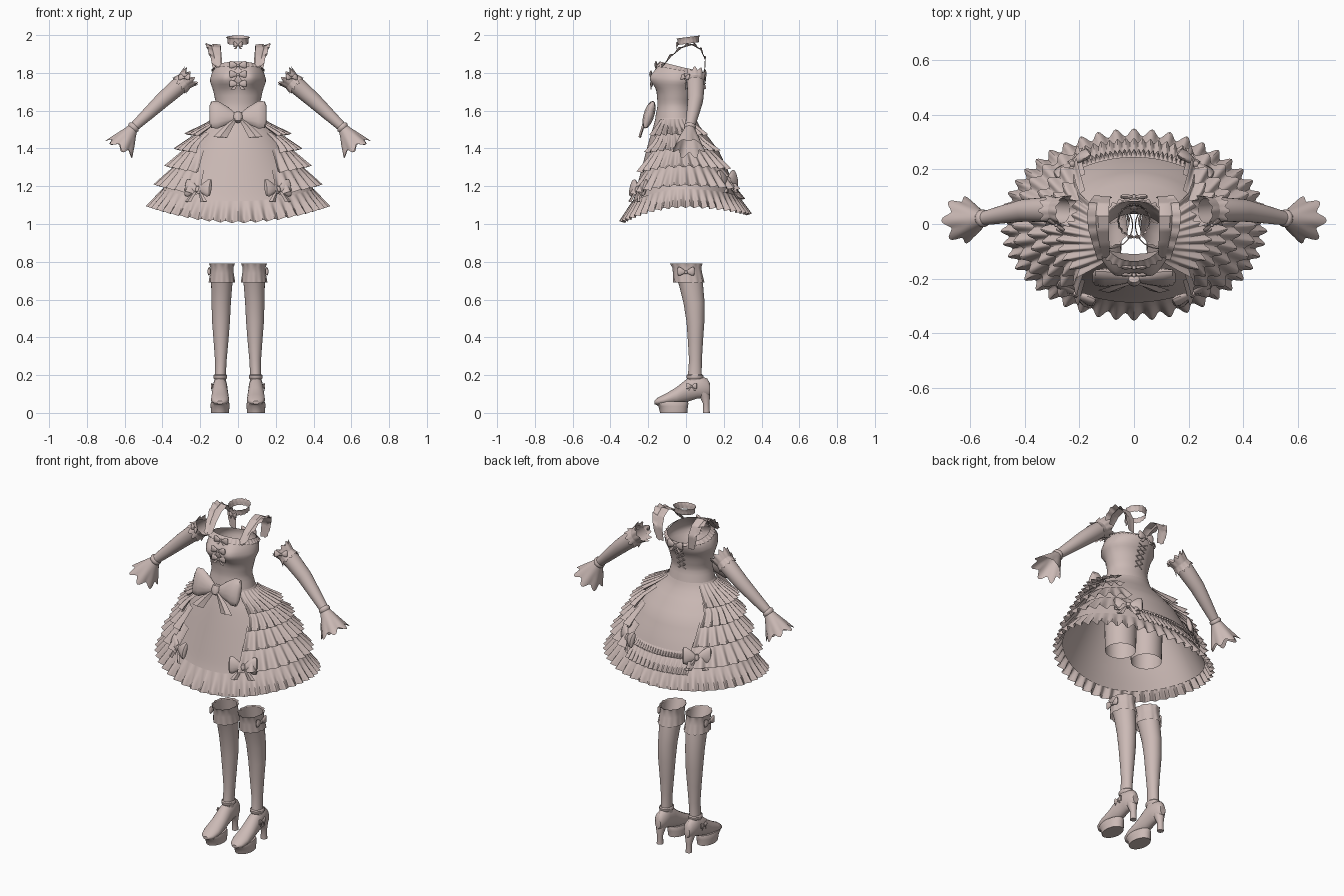
import bpy, bmesh
from math import sin, cos, pi, asin, tau
from mathutils import Vector, Matrix

cube = bpy.data.objects.get("Cube")
if cube:
    bpy.data.objects.remove(cube, do_unlink=True)

fabric = bpy.data.materials.new("dusty_pink")
fabric.use_nodes = True
colour = (0.60, 0.49, 0.465, 1)
fabric.diffuse_color = colour
fabric.node_tree.nodes["Principled BSDF"].inputs["Base Color"].default_value = colour
made = []


def build(name, parts):
    """Join lofted parts, each (rows of points, closed around, capped), in one object."""
    verts, faces = [], []
    for rows, close, caps in parts:
        base, n = len(verts), len(rows[0])
        for row in rows:
            verts += row
        for r in range(len(rows) - 1):
            for i in range(n if close else n - 1):
                a, b = base + r * n + i, base + r * n + (i + 1) % n
                faces.append((a, b, b + n, a + n))
        if caps:
            faces.append(tuple(range(base, base + n)))
            faces.append(tuple(range(len(verts) - n, len(verts))))
    mesh = bpy.data.meshes.new(name)
    mesh.from_pydata(verts, [], faces)
    bm = bmesh.new()
    bm.from_mesh(mesh)
    bmesh.ops.recalc_face_normals(bm, faces=bm.faces)
    bm.to_mesh(mesh)
    bm.free()
    mesh.materials.append(fabric)
    ob = bpy.data.objects.new(name, mesh)
    bpy.context.collection.objects.link(ob)
    made.append(ob)
    return ob


def pair(ob):
    """Keep the left part and add its mirrored right twin."""
    twin = ob.copy()
    twin.data = ob.data.copy()
    twin.data.transform(Matrix.Diagonal((-1, 1, 1, 1)))
    twin.data.flip_normals()
    twin.name, ob.name = "right_" + ob.name, "left_" + ob.name
    bpy.context.collection.objects.link(twin)
    made.append(twin)


def ring(cx, cy, z, rx, ry, n=28, waves=0, amp=0.0):
    pts = []
    for i in range(n):
        a = tau * i / n
        k = 1 + amp * cos(waves * a)
        pts.append(Vector((cx + rx * k * sin(a), cy - ry * k * cos(a), z)))
    return pts


def tube(path, radii, n=24, waves=0, amp=0.0):
    """Rings square to a path, with ruffles growing toward its end."""
    path = [Vector(p) for p in path]
    rows = []
    for j, p in enumerate(path):
        d = (path[min(j + 1, len(path) - 1)] - path[max(j - 1, 0)]).normalized()
        u = d.cross(Vector((0.01, 1, 0.02))).normalized()
        v = d.cross(u)
        f = amp * j / (len(path) - 1)
        rows.append([p + (u * cos(a) + v * sin(a)) * radii[j] * (1 + f * cos(waves * a))
                     + d * f * 0.1 * cos(waves * a)
                     for a in (tau * i / n for i in range(n))])
    return rows


def surface(profile, drop):
    """Point on an elliptical body from angle (0 = front) and height."""
    def at(t, z, out=0.0):
        lo = hi = profile[0]
        for lo, hi in zip(profile, profile[1:]):
            if z >= hi[0]:
                break
        f = max(0, min(1, (lo[0] - z) / (lo[0] - hi[0])))
        rx, yf, yb = (a + (b - a) * f for a, b in zip(lo[1:], hi[1:]))
        return Vector(((rx + out) * sin(t), (yf + yb) / 2 - ((yb - yf) / 2 + out) * cos(t),
                       z + drop(t, z)))
    return at


def bow(name, loc, w, h, yaw=0.0, tilt=0.0, tails=False):
    lobe = [(.06, 0, .2, .12), (.35, .1, .5, .24), (.7, .15, .8, .3), (.93, .15, .78, .22),
            (1.0, .15, .5, .08)]
    parts = []
    for s in (-1, 1):
        parts.append(([[Vector((s * x * w, b * h * sin(a), (c + v * cos(a)) * h))
                        for a in (tau * i / 14 for i in range(14))] for x, c, v, b in lobe],
                      True, True))
        if tails:
            tail = [(.08, -.1, .06), (.35, -.6, .16), (.62, -1.2, .24)]
            parts.append(([[Vector((s * (x + e * q) * w, -.1 * h + y * h, (z + .12 * e * q) * h))
                            for q, y in ((-1, 0), (0, -.1), (1, 0), (0, .05))]
                           for x, z, e in tail], True, True))
    parts.append(([ring(0, 0, z * h, r * w, r * w, 12) for z, r in
                   ((-.32, .06), (-.25, .15), (0, .19), (.25, .15), (.32, .06))], True, True))
    ob = build(name, parts)
    ob.data.transform(Matrix.Translation(loc) @ Matrix.Rotation(yaw, 4, 'Z')
                      @ Matrix.Rotation(tilt, 4, 'X'))
    return ob


# Body forms: height, half width, front y, back y
bodice = surface([(1.86, .115, -.135, .085), (1.82, .138, -.155, .085), (1.77, .15, -.17, .075),
                  (1.70, .13, -.155, .05), (1.63, .115, -.15, .035), (1.55, .135, -.165, .055)],
                 lambda t, z: -.055 * max(0, min(1, (z - 1.72) / .14)) * (1 - cos(t)) / 2)
skirt = surface([(1.58, .12, -.158, .045), (1.53, .15, -.17, .065), (1.48, .21, -.19, .11),
                 (1.40, .27, -.215, .175), (1.30, .33, -.245, .225), (1.20, .39, -.275, .265),
                 (1.09, .455, -.32, .315)],
                lambda t, z: -(1.58 - z) / .49 * cos(t) ** 2 * (.08 if cos(t) > 0 else .04))


def bodice_point(t, z):
    p = bodice(t, z)
    for s in (-1, 1):
        d = Vector((p.x - s * .068, p.y + .16, p.z - 1.775))
        if p.y < 0:
            p.y -= .035 * 2.7 ** (-(d.x / .05) ** 2 - (d.z / .05) ** 2)
    return p


def ruffle(name, edge, z0, z1, out0, out1, waves, amp, n):
    """Gathered strip on the skirt; edge(z) gives its angle limits."""
    rows = []
    for k in range(5):
        f = k / 4
        z = z0 + (z1 - z0) * f
        a, b = edge(z)
        row = []
        for i in range(n + 1):
            wave = cos(tau * waves * i / n)
            p = skirt(a + (b - a) * i / n, z, out0 + (out1 - out0) * f + amp * f * wave)
            p.z += .35 * amp * f * wave
            row.append(p)
        rows.append(row)
    return build(name, [(rows, False, False)])


def turn(n):
    return [tau * i / n for i in range(n)]


# Bodice with neckline frill
build("bodice", [([[bodice_point(t, 1.56 + .02 * k) for t in turn(64)] for k in range(16)],
                  True, False)])
rim = []
for k in range(3):
    rim.append([bodice_point(t, 1.86 - .012 * k) * 1.0 + Vector((sin(t), -cos(t), 0))
                * (.003 + .004 * k * (1 + .6 * cos(32 * t))) for t in turn(192)])
build("neckline_frill", [(rim, True, False)])

# Skirt shell, hem frill and side tiers
build("skirt", [([[skirt(t, 1.58 - .03 * k) for t in turn(80)] for k in range(16)], True, False)])
ruffle("hem_frill", lambda z: (0, tau), 1.185, 1.09, .004, .02, 46, .014, 368)


def half_width(z):
    return abs(skirt(pi / 2, z).x)


def side_edge(z):
    a = asin(min(.72, .175 / half_width(z)))
    return a, pi - a


for k, (top, hem) in enumerate([(1.555, 1.475), (1.49, 1.395), (1.41, 1.305), (1.32, 1.205)]):
    pair(ruffle(f"skirt_tier_{k + 1}", side_edge, top, hem, .006, .06 - .004 * k, 9 + k, .013, 110))


def back_edge(z):
    a = asin(min(.72, .19 / half_width(z)))
    return pi - a, pi + a


ruffle("back_lace_trim", back_edge, 1.265, 1.235, .004, .016, 24, .008, 144)
ruffle("back_frill", back_edge, 1.235, 1.165, .004, .025, 14, .008, 112)

# Open shorts under the skirt
build("shorts_waist", [([ring(0, y, z, rx, ry) for z, y, rx, ry in
                         ((1.57, -.055, .115, .095), (1.47, -.03, .16, .1), (1.36, -.01, .178, .1))],
                        True, False)])
pair(build("shorts_leg", [([ring(.09, -.005, z, r, r) for z, r in
                            ((1.38, .087), (1.25, .087), (1.1, .083))], True, False)]))

# Shoulder straps with wavy outer edges
strap_path = [(.088, .045, -.125, 1.83), (.09, .06, -.075, 1.89), (.092, .075, -.02, 1.935),
              (.092, .08, .03, 1.95), (.09, .075, .075, 1.925), (.085, .06, .1, 1.87),
              (.08, .045, .095, 1.79)]
strap = []
for j in range(37):
    i = min(j // 6, 5)
    x, w, y, z = (a + (b - a) * (j / 6 - i) for a, b in zip(strap_path[i], strap_path[i + 1]))
    wave = .008 * cos(j * pi / 2.5)
    strap.append([Vector((x, y, z)), Vector((x + .5 * w, y, z + .004)),
                  Vector((x + .6 * w, y * 1.03, z - .003)), Vector((x + w, y * 1.05, z + .008 + wave))])
pair(build("shoulder_strap", [(strap, False, False)]))

# Choker
choker = []
for z, r in ((1.955, .054), (1.968, .056), (1.98, .056), (1.99, .061)):
    row = ring(0, .012, z, r, r, 96, 16, .04 if z in (1.955, 1.99) else 0)
    choker.append([p + Vector((0, 0, .13 * (p.y - .012))) for p in row])
build("choker", [(choker, True, False)])
bow("choker_bow", (0, -.048, 1.948), .024, .018, tails=True)

# Bows on the dress
bow("waist_bow", (0, -.2, 1.565), .152, .095, tilt=-.3, tails=True)
for k, z in enumerate((1.84, 1.79, 1.74)):
    bow(f"bodice_bow_{k + 1}", (0, bodice_point(0, z).y - .012, z), .046, .024, tails=True)
for name, t, z in (("front_skirt_bow", .55, 1.225), ("back_skirt_bow", pi - .62, 1.25)):
    pair(bow(name, skirt(t, z, .03), .078, .058, yaw=t * .9 if t < 1 else t, tilt=-.25, tails=True))

# Back lacing
lacing = []
for k in range(5):
    for s in (-1, 1):
        ends = [bodice(pi + s * d, z) + Vector((0, .004, 0)) for d, z in
                ((.2, 1.63 + .03 * k), (-.2, 1.66 + .03 * k))]
        lacing.append((tube(ends, (.003, .003), 6), True, True))
build("back_lacing", lacing)
bow("back_lacing_bow", (0, .1, 1.79), .05, .03, yaw=pi, tails=True)

# Detached sleeves
arm = [(.262, .048, 1.772), (.32, .052, 1.725), (.40, .05, 1.655), (.48, .035, 1.58), (.553, .02, 1.512)]
pair(build("sleeve", [(tube(arm, (.046, .046, .041, .033, .025)), True, False)]))
pair(build("sleeve_frill", [
    (tube([(.283, .05, 1.754), (.268, .049, 1.768), (.25, .047, 1.782)], (.047, .051, .056), 60, 10, .09),
     True, False),
    (tube([(.283, .05, 1.754), (.297, .05, 1.743), (.308, .05, 1.734)], (.047, .05, .055), 60, 10, .08),
     True, False)]))
pair(build("wrist_band", [(tube([(.543, .022, 1.521), (.549, .021, 1.515), (.557, .02, 1.508),
                                 (.563, .019, 1.502)], (.025, .032, .032, .026)), True, False)]))
pair(build("flared_cuff", [(tube([(.556, .02, 1.508), (.575, .018, 1.48), (.598, .016, 1.443),
                                  (.623, .015, 1.403)], (.026, .04, .06, .078), 56, 7, .13), True, False)]))
pair(bow("sleeve_bow", (.285, -.005, 1.775), .036, .022, yaw=.6, tilt=-.3))

# Stockings: height, centre x, centre y, half width, half depth
leg = [(.785, .085, -.002, .06, .076), (.68, .086, .026, .056, .064), (.58, .089, .043, .051, .056),
       (.48, .09, .05, .047, .047), (.38, .09, .05, .039, .04), (.28, .091, .05, .031, .034),
       (.21, .093, .047, .029, .036), (.14, .095, .045, .033, .045)]
pair(build("stocking", [([ring(x, y, z, a, b) for z, x, y, a, b in leg], True, False)]))
cuff = [(.79, .066, .083, .04), (.77, .061, .077, 0), (.74, .062, .077, 0), (.69, .068, .08, .04)]
pair(build("stocking_frill", [([ring(.085, .004 + .14 * (.77 - z), z, a, b, 96, 12, w)
                                for z, a, b, w in cuff], True, False)]))
pair(bow("stocking_bow", (.153, 0, .745), .045, .028, yaw=pi / 2))

# Heeled platform shoes: y, centre z, half width, half height
last = [(.128, .125, .018, .03), (.112, .132, .031, .05), (.06, .138, .037, .062), (.01, .122, .04, .062),
        (-.05, .09, .045, .046), (-.11, .07, .048, .03), (-.15, .06, .037, .02), (-.168, .055, .016, .009)]
shoe = [[Vector((.095 + w * sin(a), y, z + h * cos(a))) for a in turn(24)] for y, z, w, h in last]
sole = [ring(.095, y, z, a, b) for z, y, a, b in
        ((0, -.065, .047, .072), (.035, -.068, .05, .078), (.048, -.075, .05, .088), (.06, -.075, .046, .085))]
heel = [ring(.095, y, z, a, b, 16) for z, y, a, b in
        ((0, .108, .018, .018), (.05, .107, .017, .017), (.085, .1, .025, .027), (.11, .09, .03, .034))]
pair(build("shoe", [(shoe, True, True), (sole, True, True), (heel, True, True)]))
pair(build("ankle_strap", [([ring(.094, .047, z, a, a * 1.22) for z, a in
                             ((.18, .033), (.186, .037), (.198, .037), (.204, .032))], True, False)]))
pair(bow("shoe_bow", (.138, .03, .14), .028, .02, yaw=pi / 2, tails=True))

# Smooth shading with crisp edges
for ob in made:
    ob.select_set(True)
bpy.context.view_layer.objects.active = made[0]
bpy.ops.object.shade_smooth_by_angle(angle=.7)
